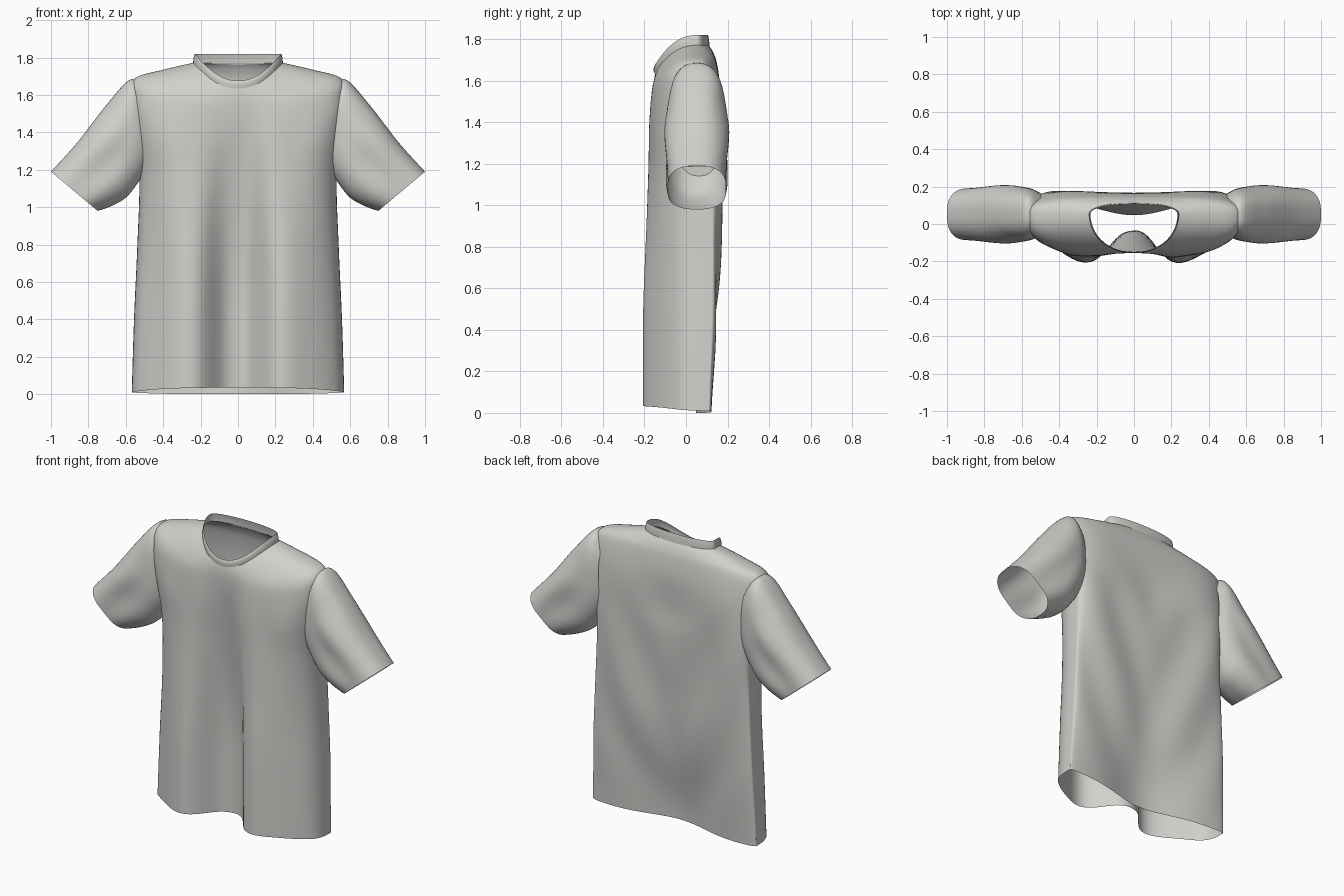
import bpy, bmesh, math

if "Cube" in bpy.data.objects:
    bpy.data.objects.remove(bpy.data.objects["Cube"], do_unlink=True)

fabric = bpy.data.materials.new("light grey fabric")
fabric.use_nodes = True
colour = (0.64, 0.63, 0.605, 1)
fabric.diffuse_color = colour
fabric.node_tree.nodes["Principled BSDF"].inputs["Base Color"].default_value = colour


def spline(keys, steps):
    """Smooth in-between rows passing through every key row."""
    rows = []
    last = len(keys) - 1
    for i in range(last):
        p0, p1, p2, p3 = (keys[min(max(i + k, 0), last)] for k in (-1, 0, 1, 2))
        for s in range(steps):
            t = s / steps
            rows.append([b + t / 2 * (c - a + t * (2 * a - 5 * b + 4 * c - d + t * (3 * (b - c) + d - a)))
                         for a, b, c, d in zip(p0, p1, p2, p3)])
    return rows + [list(keys[-1])]


def smoothstep(lo, hi, v):
    t = min(max((v - lo) / (hi - lo), 0), 1)
    return t * t * (3 - 2 * t)


def bump(v, width, power=2):
    return math.exp(-abs(v / width) ** power)


def unit_ring(n, count):
    """Points of a unit superellipse, evenly spread by direction."""
    for i in range(count):
        c, s = math.cos(math.tau * i / count), math.sin(math.tau * i / count)
        r = (abs(c) ** n + abs(s) ** n) ** (-1 / n)
        yield r * c, r * s


def loft(name, rings, hole=None):
    """Skin closed rings into an open tube, leaving out faces in the hole."""
    bm = bmesh.new()
    loops = [[bm.verts.new(p) for p in ring] for ring in rings]
    for low, high in zip(loops, loops[1:]):
        for i in range(len(low)):
            bm.faces.new((low[i - 1], low[i], high[i], high[i - 1]))
    if hole:
        cut = [f for f in bm.faces if hole(f.calc_center_median())]
        bmesh.ops.delete(bm, geom=cut, context='FACES')
    bmesh.ops.recalc_face_normals(bm, faces=bm.faces)
    mesh = bpy.data.meshes.new(name)
    bm.to_mesh(mesh)
    bm.free()
    mesh.materials.append(fabric)
    obj = bpy.data.objects.new(name, mesh)
    bpy.context.collection.objects.link(obj)
    for p in mesh.polygons:
        p.use_smooth = True
    return obj


def drape(x, z, b):
    """Folds: two hanging lobes on the front, a hollow with V folds behind."""
    if b < 0:
        fall = 1 - smoothstep(0.4, 1.8, z)
        lobes = 0.12 * bump(x + 0.01, 0.14, 3) - 0.062 * bump(abs(x) - 0.26, 0.12)
        ripple = 0.005 * math.sin(24 * x + 1) * (1 - smoothstep(1.3, 1.6, z))
        return (fall * lobes + ripple) * min(1, -b * 1.2)
    blades = 0.02 * bump(abs(x) - 0.42, 0.17) * bump(z - 1.38, 0.28)
    sag = 0.065 * (1 - smoothstep(0, 0.75, z)) + 0.02 * (1 - smoothstep(1.3, 1.6, z))
    window = smoothstep(0, 0.5, z) * (1 - smoothstep(1.2, 1.6, z))
    v_fold = 0.009 * math.sin(7 * (z - 2.2 * math.hypot(x, 0.09)) + 1) * window
    return (blades + v_fold) * b - sag * bump(x, 0.27)


def body_ring(row, folds=True):
    z_side, z_front, z_back, w, y_front, y_mid, y_back, n = row
    ring = []
    for a, b in unit_ring(n, 144):
        end_y, end_z = (y_front, z_front) if b < 0 else (y_back, z_back)
        z = z_side + (end_z - z_side) * abs(b) ** 2.3
        y = y_mid + (end_y - y_mid) * abs(b)
        ring.append((w * a, y + (drape(w * a, z, b) if folds else 0), z))
    return ring


# Torso, hem to neck seam: side z, front z, back z, half width, front y, mid y, back y, squareness
torso_keys = [
    (0.01, 0.035, 0.0, 0.568, -0.158, 0.11, 0.132, 3.0),
    (0.40, 0.40, 0.40, 0.556, -0.158, 0.12, 0.154, 3.0),
    (0.80, 0.80, 0.80, 0.538, -0.158, 0.125, 0.172, 3.0),
    (1.15, 1.15, 1.15, 0.528, -0.163, 0.11, 0.178, 3.2),
    (1.42, 1.34, 1.39, 0.555, -0.168, 0.075, 0.174, 3.3),
    (1.60, 1.46, 1.56, 0.575, -0.169, 0.055, 0.166, 2.9),
    (1.69, 1.55, 1.68, 0.55, -0.166, 0.05, 0.150, 2.6),
    (1.735, 1.60, 1.735, 0.40, -0.161, 0.05, 0.132, 2.3),
    (1.772, 1.637, 1.768, 0.238, -0.153, 0.055, 0.112, 2.1),
]
loft("torso", [body_ring(r) for r in spline(torso_keys, 8)],
     lambda c: abs(c.x) > 0.46 and abs(c.y - 0.06) < 0.075 and 1.17 < c.z < 1.55)

# Collar band standing on the neck seam
collar_keys = [
    (1.768, 1.634, 1.764, 0.240, -0.154, 0.055, 0.114, 2.1),
    (1.797, 1.658, 1.795, 0.238, -0.156, 0.055, 0.111, 2.1),
    (1.820, 1.676, 1.820, 0.232, -0.150, 0.055, 0.106, 2.1),
]
loft("collar", [body_ring(r, False) for r in spline(collar_keys, 3)])


# Sleeves, armhole to cuff: top x, top z, bottom x, bottom z, half depth
def sleeve_ring(row):
    tx, tz, bx, bz, depth = row
    ring = []
    for a, b in unit_ring(2.6, 64):
        x = (tx + bx) / 2 + a * (tx - bx) / 2
        z = (tz + bz) / 2 + a * (tz - bz) / 2
        fade = smoothstep(0.56, 0.7, x) * (1 - smoothstep(0.75, 0.95, x))
        crease = 1 + 0.05 * fade * math.sin(22 * (x * 0.6 + z))
        ring.append((x, 0.052 + depth * b * crease, z))
    return ring


sleeve_keys = [
    (0.50, 1.63, 0.49, 1.20, 0.11),
    (0.575, 1.683, 0.535, 1.13, 0.138),
    (0.705, 1.545, 0.60, 1.05, 0.152),
    (0.86, 1.345, 0.68, 1.005, 0.150),
    (1.0, 1.19, 0.75, 0.98, 0.140),
]
sleeves = loft("sleeves", [sleeve_ring(r) for r in spline(sleeve_keys, 8)])
sleeves.modifiers.new("Mirror", 'MIRROR').use_mirror_merge = False
